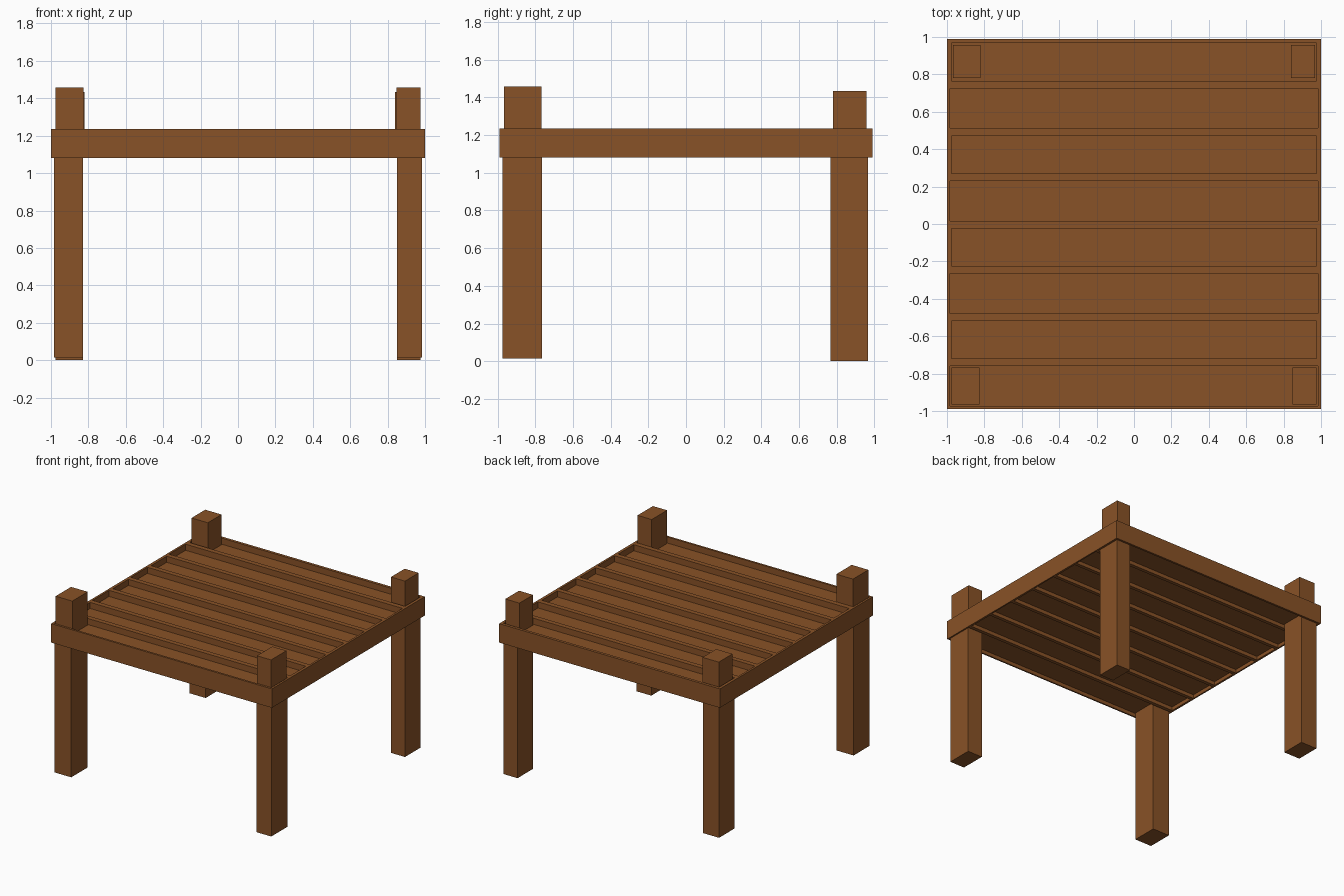
import bpy, bmesh
from mathutils import Matrix, Vector

if "Cube" in bpy.data.objects:
    bpy.data.objects.remove(bpy.data.objects["Cube"])

wood = bpy.data.materials.new("wood")
wood.diffuse_color = (0.25, 0.085, 0.02, 1)
wood.use_nodes = True
wood.node_tree.nodes["Principled BSDF"].inputs["Base Color"].default_value = wood.diffuse_color
Z0, Z1, Y = 1.08, 1.235, 0.99
STRIPS = 8


def finish(name, bm):
    me = bpy.data.meshes.new(name)
    bm.normal_update()
    bm.to_mesh(me)
    bm.free()
    me.materials.append(wood)
    ob = bpy.data.objects.new(name, me)
    bpy.context.collection.objects.link(ob)
    return ob


def cube(bm, lo, hi):
    lo, hi = Vector(lo), Vector(hi)
    m = Matrix.Translation((lo + hi) / 2) @ Matrix.Diagonal((hi - lo).to_4d())
    m[3][3] = 1
    bmesh.ops.create_cube(bm, size=1, matrix=m)


# Slatted top: a slab cut in strips, each strip recessed above and below
bm = bmesh.new()
cube(bm, (-1, -Y, Z0), (1, Y, Z1))
for k in range(1, STRIPS):
    bmesh.ops.bisect_plane(bm, geom=bm.verts[:] + bm.edges[:] + bm.faces[:],
                           plane_co=(0, -Y + 2 * Y * k / STRIPS, 0), plane_no=(0, 1, 0))
bm.normal_update()
for side, insets, depth in ((1, (0.024, 0.033), 0.05), (-1, (0.017, 0.024), 0.03)):
    faces = [f for f in bm.faces if f.normal.z * side > 0.9]
    faces.sort(key=lambda f: f.calc_center_median().y)
    for i, f in enumerate(faces):
        bmesh.ops.inset_individual(bm, faces=[f], thickness=insets[i % 2], depth=0)
        new = bmesh.ops.extrude_discrete_faces(bm, faces=[f])["faces"]
        bmesh.ops.translate(bm, verts=new[0].verts[:], vec=(0, 0, -side * depth))
finish("slatted_top", bm)

# Corner legs below and posts above: x range, y range, z range
parts = {
    "front_left_leg": ((-0.983, -0.83), (-0.973, -0.765), (0.015, 1.12)),
    "front_right_leg": ((0.85, 0.983), (-0.973, -0.765), (0.015, 1.12)),
    "back_left_leg": ((-0.976, -0.83), (0.767, 0.966), (0, 1.12)),
    "back_right_leg": ((0.85, 0.976), (0.767, 0.966), (0, 1.12)),
    "front_left_post": ((-0.976, -0.825), (-0.966, -0.767), (1.17, 1.457)),
    "front_right_post": ((0.848, 0.976), (-0.966, -0.767), (1.17, 1.457)),
    "back_left_post": ((-0.967, -0.82), (0.78, 0.957), (1.17, 1.433)),
    "back_right_post": ((0.84, 0.967), (0.78, 0.957), (1.17, 1.433)),
}
for name, ranges in parts.items():
    bm = bmesh.new()
    cube(bm, [r[0] for r in ranges], [r[1] for r in ranges])
    finish(name, bm)
